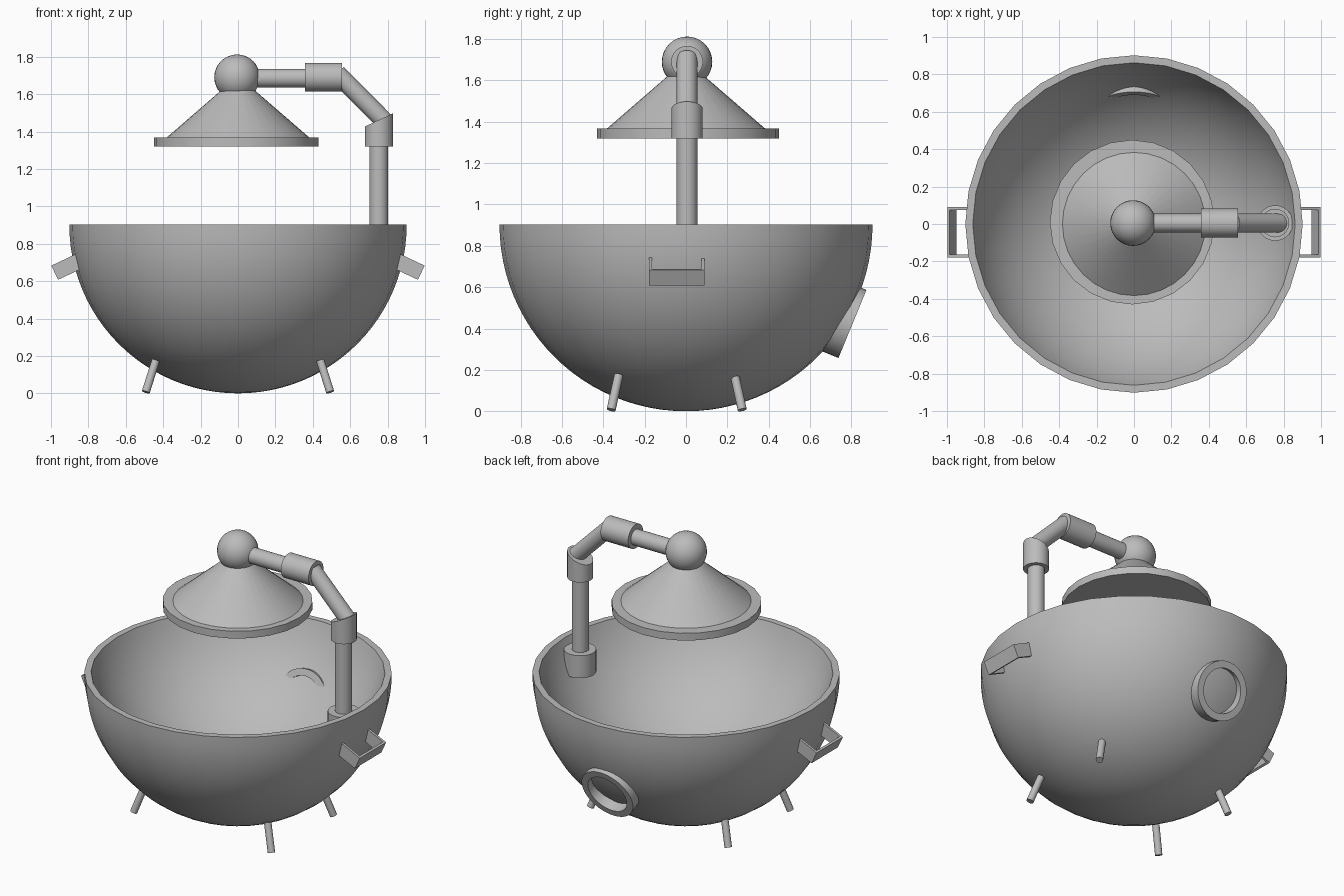
import bpy, bmesh, math
from mathutils import Vector, Matrix

cube = bpy.data.objects.get("Cube")
if cube:
    bpy.data.objects.remove(cube, do_unlink=True)

grey = bpy.data.materials.new("plain grey")
grey.use_nodes = True
colour = (0.5, 0.5, 0.5, 1)
grey.diffuse_color = colour
grey.node_tree.nodes["Principled BSDF"].inputs["Base Color"].default_value = colour


def finish(name, bm, smooth=True):
    """Turn a bmesh into a named, shaded object."""
    bmesh.ops.recalc_face_normals(bm, faces=bm.faces)
    mesh = bpy.data.meshes.new(name)
    bm.to_mesh(mesh)
    bm.free()
    mesh.materials.append(grey)
    ob = bpy.data.objects.new(name, mesh)
    bpy.context.collection.objects.link(ob)
    if smooth:
        bpy.ops.object.select_all(action='DESELECT')
        ob.select_set(True)
        bpy.context.view_layer.objects.active = ob
        bpy.ops.object.shade_smooth_by_angle(angle=math.radians(35))
    return ob


def lathe(name, profile, origin=(0, 0, 0), axis=(0, 0, 1), sides=32):
    """Spin (radius, height) points about an axis."""
    bm = bmesh.new()
    verts = [bm.verts.new((r, 0, h)) for r, h in profile]
    edges = [bm.edges.new(pair) for pair in zip(verts, verts[1:])]
    bmesh.ops.spin(bm, geom=verts + edges, cent=(0, 0, 0), axis=(0, 0, 1),
                   angle=math.tau, steps=sides)
    bmesh.ops.remove_doubles(bm, verts=bm.verts, dist=1e-4)
    turn = Vector(axis).to_track_quat('Z', 'Y').to_matrix().to_4x4()
    bm.transform(Matrix.Translation(origin) @ turn)
    return finish(name, bm)


def rod(name, start, end, radius, sides=32):
    """Capped cylinder between two points."""
    start, end = Vector(start), Vector(end)
    length = (end - start).length
    return lathe(name, [(0, 0), (radius, 0), (radius, length), (0, length)],
                 start, end - start, sides)


# Bowl: half sphere hollowed by an equal sphere set higher, so the base is thick
def arc(radius, centre, rim, steps=24):
    sweep = math.acos((centre - rim) / radius)
    angles = [sweep * i / steps for i in range(steps + 1)]
    return [(radius * math.sin(a), centre - radius * math.cos(a)) for a in angles]

RIM = 0.902
lathe("bowl", arc(0.902, RIM, RIM) + arc(0.902, RIM + 0.265, RIM)[::-1])

# Lamp: shade, rim and ball joint
lathe("lamp_shade", [(0.385, 1.35), (0.385, 1.365), (0.09, 1.62), (0, 1.62)])
lathe("lamp_rim", [(0, 1.32), (0.44, 1.32), (0.44, 1.367), (0, 1.367)],
      (-0.01, 0.01, 0), sides=24)
bm = bmesh.new()
bmesh.ops.create_uvsphere(bm, u_segments=32, v_segments=16, radius=0.122,
                          matrix=Matrix.Translation((-0.005, 0.005, 1.69)))
finish("lamp_ball", bm)

# Arm: post, elbows and connecting tubes
y = 0.005
rod("post_socket", (0.755, y, 0.71), (0.755, y, 0.855), 0.095)
rod("post", (0.753, y, 0.78), (0.753, y, 1.36), 0.05)
elbow = rod("lower_elbow", (0.754, y, 1.32), (0.754, y, 1.462), 0.076)
for v in elbow.data.vertices:
    if v.co.z > 1.4:
        v.co.z += 0.47 * (v.co.x - 0.754)
rod("slanted_tube", (0.53, y, 1.71), (0.783, y, 1.455), 0.05)
rod("upper_elbow", (0.357, y, 1.69), (0.555, y, 1.69), 0.077)
rod("upper_tube", (0.05, y, 1.685), (0.4, y, 1.685), 0.05)

# Porthole: open ring set through the back of the bowl
outward = Vector((0, 0.924, -0.38)).normalized()
lathe("porthole_ring",
      [(0.135, -0.18), (0.178, -0.18), (0.178, 0), (0.135, 0), (0.135, -0.18)],
      (0, 0.805, 0.422), outward)

# Side handles: two flat arms and a grip bar, tilted downwards
def handle_box(name, side, along, across, span):
    bm = bmesh.new()
    bmesh.ops.create_cube(bm, size=1)
    d, w = Vector((0.904, 0, -0.427)), Vector((0.427, 0, 0.904))
    for v in bm.verts:
        a = along[0] if v.co.x < 0 else along[1]
        b = span[0] if v.co.y < 0 else span[1]
        p = Vector((0.998, 0, 0.683)) + d * a + w * (across * (v.co.z - 0.5))
        v.co = (side * p.x, b, p.z)
    finish(name, bm, smooth=False)

for label, side in (("left", 1), ("right", -1)):
    handle_box(label + "_handle_grip", side, (-0.014, 0), 0.084, (-0.18, 0.09))
    handle_box(label + "_handle_front_arm", side, (-0.15, -0.014), 0.084, (-0.18, -0.164))
    handle_box(label + "_handle_back_arm", side, (-0.15, -0.014), 0.084, (0.074, 0.09))

    # Legs: two splayed pegs on each side
    for place, way in (("front", -1), ("back", 1)):
        rod(f"{label}_{place}_leg", (side * 0.44, -0.045 + way * 0.28, 0.175),
            (side * 0.493, -0.045 + way * 0.317, 0.007), 0.022, sides=16)
